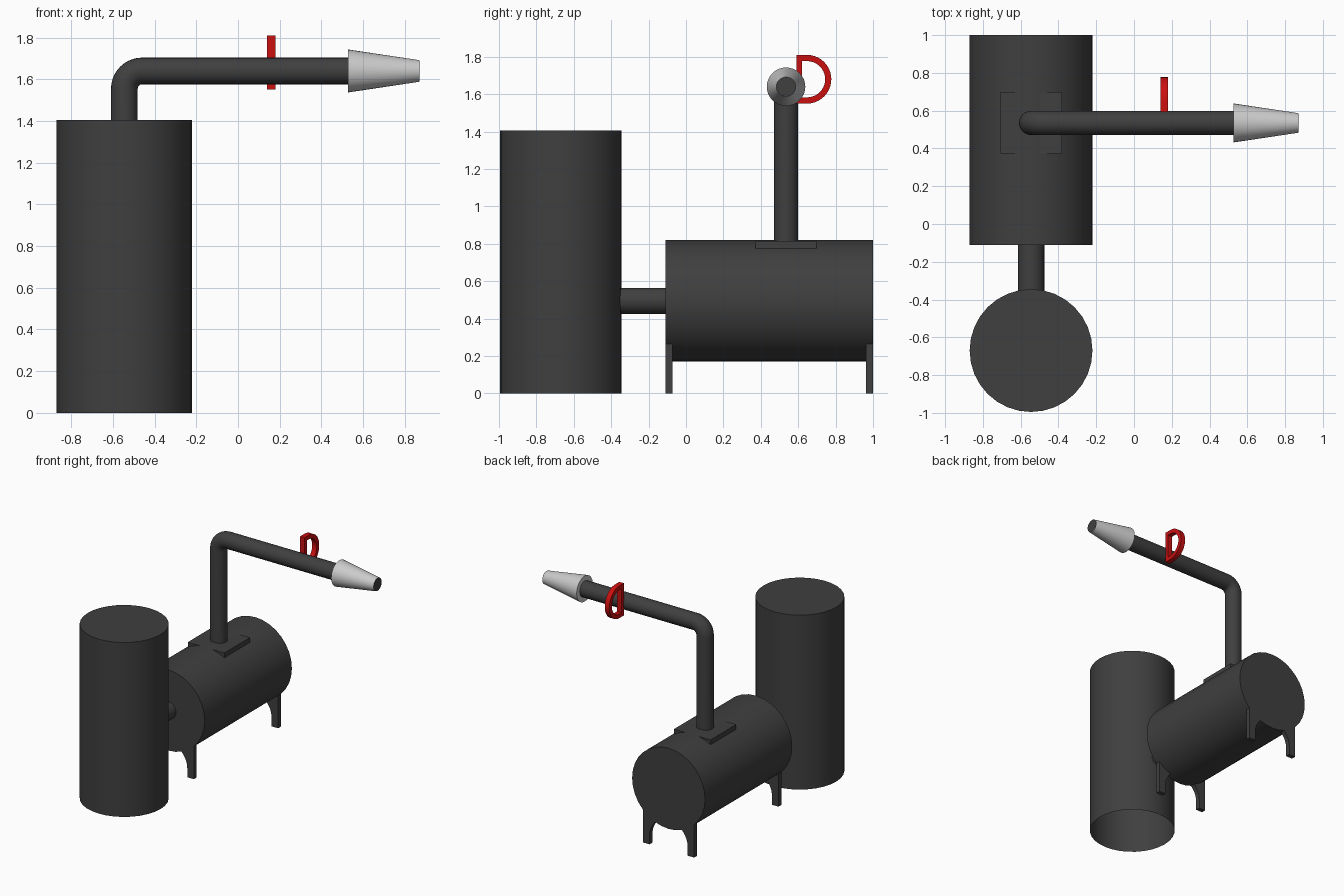
import bpy, bmesh, math
from mathutils import Vector

if "Cube" in bpy.data.objects:
    bpy.data.objects.remove(bpy.data.objects["Cube"])

CX = -0.545          # shared x centre of both tanks
R = 0.325            # tank radius
TZ = 0.495           # axis height of the lying tank
PY = 0.535           # y of the chimney pipe


def material(name, rgb):
    m = bpy.data.materials.new(name)
    m.diffuse_color = (*rgb, 1)
    m.use_nodes = True
    m.node_tree.nodes["Principled BSDF"].inputs["Base Color"].default_value = m.diffuse_color
    return m


DARK = material("dark_iron", (0.05, 0.05, 0.05))
RED = material("red_paint", (0.6, 0.005, 0.005))


def finish(ob, mat=None, smooth=True):
    if mat:
        ob.data.materials.append(mat)
    bpy.ops.object.select_all(action='DESELECT')
    ob.select_set(True)
    bpy.context.view_layer.objects.active = ob
    if ob.type == 'CURVE':
        bpy.ops.object.convert(target='MESH')
    if smooth:
        bpy.ops.object.shade_smooth_by_angle(angle=math.radians(35))
    return bpy.context.object


def mesh_object(name, bm):
    bmesh.ops.recalc_face_normals(bm, faces=bm.faces[:])
    me = bpy.data.meshes.new(name)
    bm.to_mesh(me)
    bm.free()
    ob = bpy.data.objects.new(name, me)
    bpy.context.collection.objects.link(ob)
    return ob


def cylinder(name, a, b, r1, r2=None, sides=32, mat=DARK, open_start=False):
    """Cylinder or cone running from point a to point b."""
    a, b = Vector(a), Vector(b)
    bm = bmesh.new()
    bmesh.ops.create_cone(bm, cap_ends=True, segments=sides, radius1=r1,
                          radius2=r1 if r2 is None else r2, depth=(b - a).length)
    if open_start:
        bm.normal_update()
        bmesh.ops.delete(bm, geom=[f for f in bm.faces if f.normal.z < -0.9],
                         context='FACES_ONLY')
    rot = (b - a).to_track_quat('Z', 'Y').to_matrix()
    bmesh.ops.rotate(bm, verts=bm.verts, matrix=rot)
    bmesh.ops.translate(bm, verts=bm.verts, vec=(a + b) / 2)
    return finish(mesh_object(name, bm), mat)


def extrude(bm, points, vec):
    """Solid prism from a closed outline."""
    f = bm.faces.new([bm.verts.new(p) for p in points])
    ext = bmesh.ops.extrude_face_region(bm, geom=[f], use_keep_orig=True)
    bmesh.ops.translate(bm, vec=vec, verts=[v for v in ext['geom']
                                            if isinstance(v, bmesh.types.BMVert)])


# Tanks and the pipe joining them
cylinder("upright_tank", (CX, -0.67, 0), (CX, -0.67, 1.405), R, open_start=True)
cylinder("lying_tank", (CX, -0.11, TZ), (CX, 1.0, TZ), R)
cylinder("connector_pipe", (CX, -0.37, TZ), (CX, -0.10, TZ), 0.07)

# Arched legs under both ends of the lying tank
arch_r, arch_z, out = 0.17, 0.07, 0.228
leg = [(out, 0), (arch_r, 0)]
leg += [(arch_r * math.cos(t), arch_z + arch_r * math.sin(t))
        for t in (math.radians(46 * i / 6) for i in range(7))]
leg += [(x, TZ - math.sqrt((R - 0.002) ** 2 - x * x) + 0.004)
        for x in (0.13, 0.16, 0.195, out)]
for name, y in (("front_legs", -0.11), ("back_legs", 0.963)):
    bm = bmesh.new()
    for s in (1, -1):
        extrude(bm, [(CX + s * x, y, z) for x, z in leg], (0, 0.037, 0))
    finish(mesh_object(name, bm), DARK)

# Saddle plate under the chimney
bm = bmesh.new()
s = 0.163
extrude(bm, [(CX + i * s, PY + j * s, 0.776) for i, j in
             ((-1, -1), (1, -1), (1, 1), (-1, 1))], (0, 0, 0.039))
finish(mesh_object("saddle_plate", bm), DARK, smooth=False)

# Bent chimney pipe
bend, top = 0.085, 1.64
path = [(CX, PY, 0.79)]
path += [(CX + bend - bend * math.cos(t), PY, top - bend + bend * math.sin(t))
         for t in (math.radians(90 * i / 10) for i in range(11))]
path += [(0.54, PY, top)]
cu = bpy.data.curves.new("chimney_pipe", 'CURVE')
cu.dimensions = '3D'
cu.bevel_depth = 0.064
cu.bevel_resolution = 10
sp = cu.splines.new('POLY')
sp.points.add(len(path) - 1)
for p, co in zip(sp.points, path):
    p.co = (*co, 1)
pipe = bpy.data.objects.new("chimney_pipe", cu)
bpy.context.collection.objects.link(pipe)
finish(pipe, DARK)

# Tapered nozzle with a dark mouth
cylinder("nozzle", (0.528, PY, top), (0.869, PY, top), 0.103, 0.052, mat=None)
cylinder("nozzle_mouth", (0.86, PY, top), (0.87, PY, top), 0.051)

# Red D-shaped handle
hz, hy, n = 1.68, 0.647, 20


def d_outline(r, y0):
    arc = [(hy + r * math.cos(t), hz + r * math.sin(t))
           for t in (math.radians(-90 + 180 * i / n) for i in range(n + 1))]
    return arc + [(y0, hz + r), (y0, hz - r)]


bm = bmesh.new()
rings = [[bm.verts.new((x, y, z)) for y, z in d_outline(r, y0)]
         for x, r, y0 in ((0.14, 0.13, 0.592), (0.18, 0.13, 0.592),
                          (0.18, 0.097, 0.62), (0.14, 0.097, 0.62))]
for k in range(4):
    a, b = rings[k], rings[(k + 1) % 4]
    for i in range(len(a)):
        j = (i + 1) % len(a)
        bm.faces.new((a[i], a[j], b[j], b[i]))
finish(mesh_object("handle", bm), RED)
